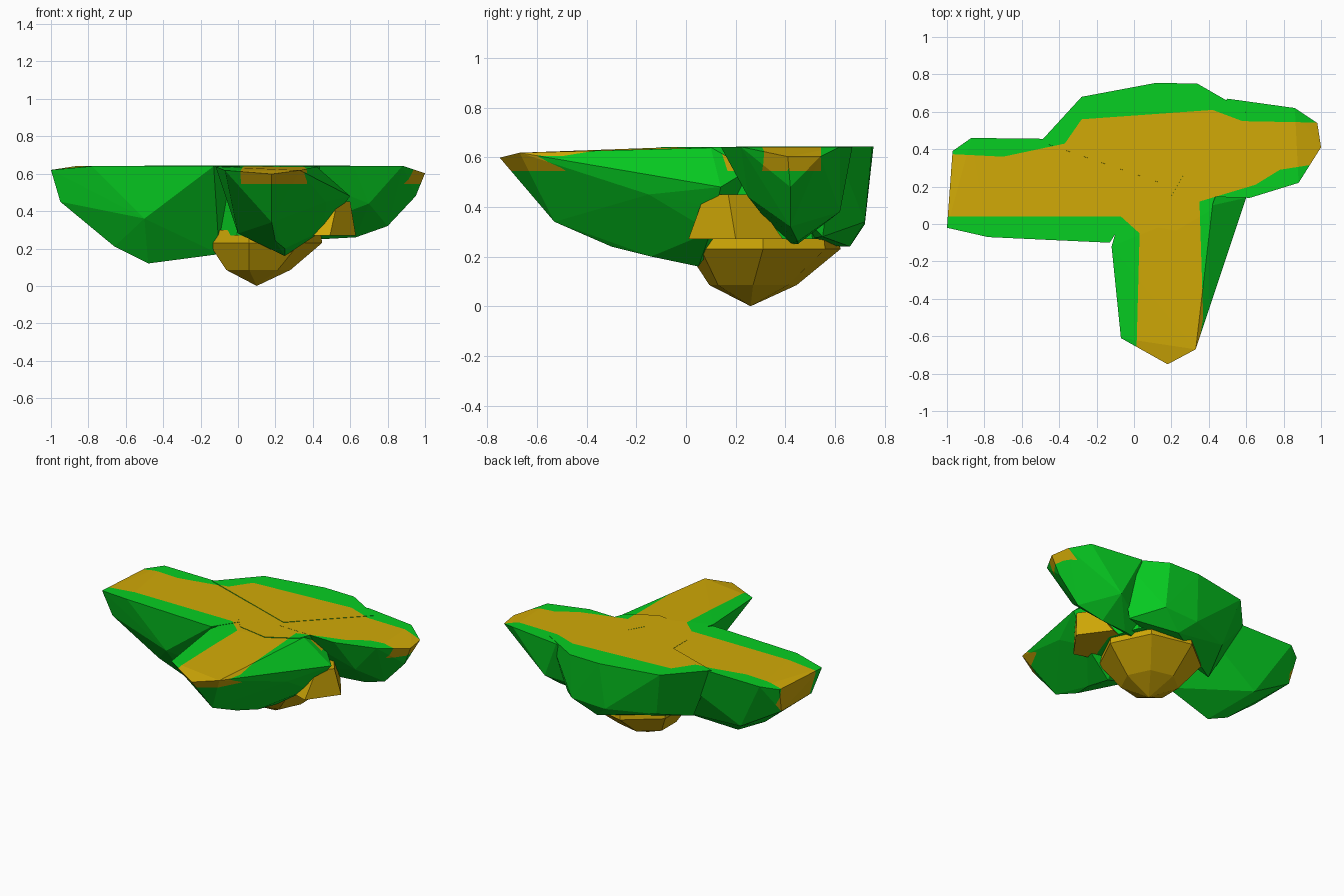
import bpy, bmesh
from math import sin, cos, tau
from mathutils import Vector

if "Cube" in bpy.data.objects:
    bpy.data.objects.remove(bpy.data.objects["Cube"])

DECK = 0.64
GRASS, EARTH = 0, 1


def material(name, col):
    m = bpy.data.materials.new(name)
    m.diffuse_color = (*col, 1)
    m.use_nodes = True
    m.node_tree.nodes["Principled BSDF"].inputs["Base Color"].default_value = m.diffuse_color
    return m


mats = [material("grass_green", (0.002, 0.62, 0.016)),
        material("earth_ochre", (0.64, 0.40, 0.002))]


def rim(x, y, lift):
    # The deck is level and droops at the right and front tips
    droop = 0.04 if x > 0.95 or y < -0.72 else 0.02 if x < -0.9 or y < -0.6 else 0
    return (x, y, DECK + lift - droop)


def chunk(name, mat, top, low, lift=0.0):
    # Faceted rock: convex hull of a rim outline and a few underside points
    bm = bmesh.new()
    for p in [rim(x, y, lift) for x, y in top] + low:
        bm.verts.new(p)
    res = bmesh.ops.convex_hull(bm, input=bm.verts[:])
    junk = {v for v in res["geom_interior"] + res["geom_unused"]
            if isinstance(v, bmesh.types.BMVert)}
    bmesh.ops.delete(bm, geom=list(junk), context='VERTS')
    bmesh.ops.recalc_face_normals(bm, faces=bm.faces[:])
    for f in bm.faces:
        f.material_index = mat
    me = bpy.data.meshes.new(name)
    bm.to_mesh(me)
    bm.free()
    for m in mats:
        me.materials.append(m)
    ob = bpy.data.objects.new(name, me)
    bpy.context.collection.objects.link(ob)
    return ob


def ring(cx, cy, z, r, n=7):
    return [(cx + r * cos(tau * i / n), cy + r * sin(tau * i / n), z) for i in range(n)]


island = chunk("island", GRASS,
               [(-1, -.02), (-.97, .39), (-.87, .46), (0, .45), (0, .1), (-.13, -.1), (-.78, -.07)],
               [(-.95, .02, .45), (-.95, .34, .45), (-.66, .36, .28), (-.66, .1, .21),
                (-.48, .13, .12), (-.1, .2, .17), (-.5, -.05, .36)])

back_bulge = chunk("back_bulge", GRASS,
                   [(-.5, .44), (-.28, .68), (.12, .755), (.34, .75), (.6, .6), (.2, .2)],
                   [(.1, .72, .33), (.35, .72, .34), (.2, .66, .24), (-.2, .6, .33),
                    (.5, .55, .28), (-.3, .35, .25)], .004)

right_arm = chunk("right_arm", GRASS,
                  [(.2, .15), (.62, .14), (.88, .22), (1, .41), (.98, .54), (.86, .62), (.5, .67)],
                  [(.95, .42, .48), (.8, .42, .32), (.63, .45, .26), (.45, .45, .25),
                   (.62, .62, .38), (.2, .4, .25), (.7, .25, .44)], .002)

front_arm = chunk("front_arm", GRASS,
                  [(-.12, -.12), (-.07, -.61), (.18, -.75), (.33, -.67), (.42, .1), (.3, .4), (0, .3)],
                  [(.18, -.53, .34), (.2, -.3, .24), (.25, -.14, .2), (0, -.05, .28),
                   (.47, -.15, .45), (.6, .14, .48), (.25, .05, .16), (.46, .1, .3)], -.002)

# Core that joins the arms below the crossing
core = chunk("core", GRASS, [p[:2] for p in ring(.17, .27, 0, .31, 9)],
             ring(.15, .31, .27, .31, 9), .001)

# Earthen root under the middle, and its shoulder below the right arm
earth_root = chunk("earth_root", EARTH, [],
                   [(.1, .26, 0)] + ring(.1, .27, .085, .18) + ring(.13, .31, .23, .32)
                   + ring(.13, .31, .3, .31))
earth_shoulder = chunk("earth_shoulder", EARTH, [],
                       ring(.43, .2, .27, .2, 5) + ring(.5, .17, .45, .1, 5))

# Fuse every chunk into one shell
bpy.context.view_layer.objects.active = island
for part in (back_bulge, right_arm, front_arm, core, earth_root, earth_shoulder):
    mod = island.modifiers.new("union", 'BOOLEAN')
    mod.operation, mod.solver, mod.object = 'UNION', 'EXACT', part
    bpy.ops.object.modifier_apply(modifier=mod.name)
    bpy.data.objects.remove(part)

# Dirt path outline; it runs off the three tips
path = [(-1.1, .38), (-.7, .36), (-.37, .43), (-.28, .56), (.42, .61), (.58, .55),
        (1.1, .54), (1.1, .34), (.78, .29), (.65, .21), (.35, .12), (.37, -.5),
        (.32, -.8), (.01, -.8), (.03, -.05), (-.07, .04), (-1.1, .04)]
edges = list(zip(path, path[1:] + path[:1]))


def on_path(c):
    inside = False
    for (x0, y0), (x1, y1) in edges:
        if (y0 > c.y) != (y1 > c.y) and c.x < x0 + (c.y - y0) * (x1 - x0) / (y1 - y0):
            inside = not inside
    return inside


bm = bmesh.new()
bm.from_mesh(island.data)
bmesh.ops.remove_doubles(bm, verts=bm.verts[:], dist=1e-4)
bmesh.ops.triangulate(bm, faces=bm.faces[:])


def cut(co, no):
    faces = [f for f in bm.faces if max(v.co.z for v in f.verts) > .56]
    geom = set(faces)
    for f in faces:
        geom.update(f.edges)
        geom.update(f.verts)
    bmesh.ops.bisect_plane(bm, geom=list(geom), dist=1e-5, plane_co=co, plane_no=no)


# Score the deck along the path outline, and the tips at the path's lower limit
for (x0, y0), (x1, y1) in edges:
    cut((x0, y0, 0), Vector((y1 - y0, x0 - x1, 0)).normalized())
cut((0, 0, .545), (0, 0, 1))
bm.normal_update()
for f in bm.faces:
    c = f.calc_center_median()
    deck = f.normal.z > .5 and c.z > .545
    tip = (c.x < -.9 and c.z > .43) or (c.z > .545 and (c.x > .9 or c.y < -.55))
    if on_path(c) and (deck or tip):
        f.material_index = EARTH
    f.smooth = False
bm.to_mesh(island.data)
bm.free()
